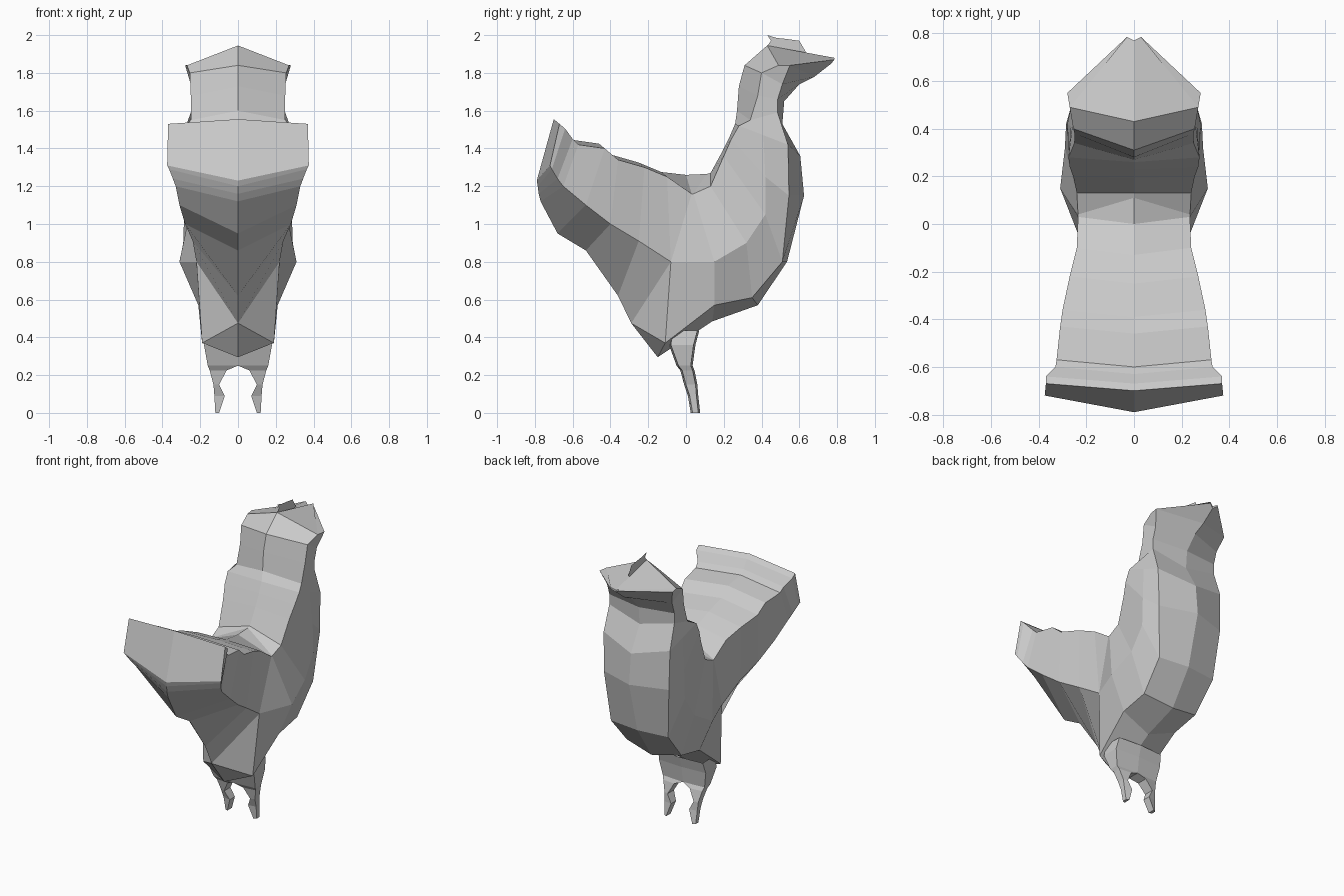
import bpy
import bmesh


def finish(name, bm):
    bmesh.ops.remove_doubles(bm, verts=bm.verts, dist=0.001)
    bmesh.ops.recalc_face_normals(bm, faces=bm.faces)
    mesh = bpy.data.meshes.new(name)
    bm.to_mesh(mesh)
    bm.free()
    ob = bpy.data.objects.new(name, mesh)
    bpy.context.collection.objects.link(ob)
    return ob


def loft(name, rings, closed=False, caps=()):
    """Skin half cross-sections and reflect them across x = 0."""
    bm = bmesh.new()
    for s in (1, -1):
        vs = [[bm.verts.new((s * x, y, z)) for x, y, z in r] for r in rings]
        n = len(rings[0])
        for p, q in zip(vs, vs[1:]):
            for i in range(n if closed else n - 1):
                j = (i + 1) % n
                bm.faces.new((p[i], p[j], q[j], q[i]))
        for c in caps:
            bm.faces.new(vs[c])
    return finish(name, bm)


# Tail fan: top edge (w,y,z), side edge (w,y,z), keel (y,z)
tail = [
    (.37, -.67, 1.53, .375, -.72, 1.31, -.79, 1.23),
    (.37, -.64, 1.505, .365, -.71, 1.29, -.785, 1.20),
    (.33, -.60, 1.45, .345, -.68, 1.24, -.78, 1.16),
    (.325, -.57, 1.42, .33, -.65, 1.20, -.77, 1.12),
    (.31, -.43, 1.40, .31, -.53, 1.10, -.68, .95),
    (.30, -.36, 1.34, .28, -.40, 1.00, -.53, .86),
    (.27, -.22, 1.30, .24, -.25, .91, -.36, .62),
    (.24, -.10, 1.25, .22, -.08, .80, -.29, .475),
]
rings = []
for bw, by, bz, cw, cy, cz, ky, kz in tail:
    rings.append([(0, by - .03, bz + .025), (bw, by, bz), (cw, cy, cz), (0, ky, kz)])
loft("tail", rings, caps=(0,))

# Body: back centre (y,z), back edge, side ridge, belly edge (w,y,z), belly centre (y,z)
body = [
    (-.13, 1.275, .24, -.10, 1.25, .22, -.08, .80, 0, -.29, .475, -.29, .475),
    (.00, 1.26, .235, .03, 1.16, .22, -.08, .80, .19, -.11, .37, -.15, .295),
    (.11, 1.265, .235, .04, 1.16, .31, .15, .80, .21, .15, .57, .14, .485),
    (.13, 1.27, .24, .13, 1.20, .29, .32, .90, .21, .35, .61, .38, .57),
    (.19, 1.38, .255, .20, 1.36, .285, .42, 1.05, .22, .51, .80, .535, .80),
    (.23, 1.46, .27, .24, 1.45, .28, .42, 1.25, .25, .545, 1.15, .625, 1.15),
    (.26, 1.53, .275, .28, 1.52, .265, .41, 1.47, .255, .54, 1.42, .605, 1.36),
]
rings = []
for ay, az, bw, by, bz, cw, cy, cz, dw, dy, dz, ey, ez in body:
    rings.append([(0, ay, az), (bw, by, bz), (cw, cy, cz), (dw, dy, dz), (0, ey, ez)])
loft("body", rings)

# Neck and head, ending in the beak: back centre, back edge, front edge, front centre
neck = [
    (.26, 1.53, .275, .28, 1.52, .255, .54, 1.42, .605, 1.36),
    (.27, 1.60, .25, .34, 1.55, .25, .485, 1.59, .51, 1.53),
    (.28, 1.73, .25, .38, 1.68, .25, .485, 1.66, .52, 1.65),
    (.31, 1.84, .255, .40, 1.80, .25, .51, 1.74, .60, 1.74),
    (.43, 1.945, .27, .49, 1.84, .28, .55, 1.84, .68, 1.78),
    (.77, 1.865, .03, .785, 1.88, .03, .785, 1.87, .77, 1.85),
]
rings = []
for ay, az, bw, by, bz, dw, dy, dz, ey, ez in neck:
    rings.append([(0, ay, az), (bw, by, bz), (dw, dy, dz), (0, ey, ez)])
loft("head", rings, caps=(-1,))

# Comb: paper-thin jagged plate on top of the head
outline = [(.42, 1.93), (.45, 1.97), (.43, 2.0), (.48, 1.985), (.53, 1.98),
           (.60, 1.97), (.635, 1.91), (.60, 1.89)]
bm = bmesh.new()
bm.faces.new([bm.verts.new((0, y, z)) for y, z in outline])
finish("comb", bm)

# Legs: inner x, outer x, back y, front y, z (the inner faces meet in an arch)
legs = [
    (0, .17, -.08, .07, .435),
    (0, .18, -.09, .05, .36),
    (0, .16, -.05, .035, .25),
    (.06, .15, -.03, .045, .225),
    (.10, .13, -.01, .06, .15),
    (.07, .125, .01, .065, .09),
    (.10, .12, .025, .075, .0),
]
rings = [[(a, b, z), (a, f, z), (o, f - .01, z), (o, b + .01, z)] for a, o, b, f, z in legs]
loft("legs", rings, closed=True, caps=(-1,))

# Belly patch between the hips and the breast
loft("belly", [[(0, -.15, .295), (.19, -.11, .37)],
               [(0, .0, .40), (.20, .02, .47)],
               [(0, .14, .485), (.21, .15, .57)]])
